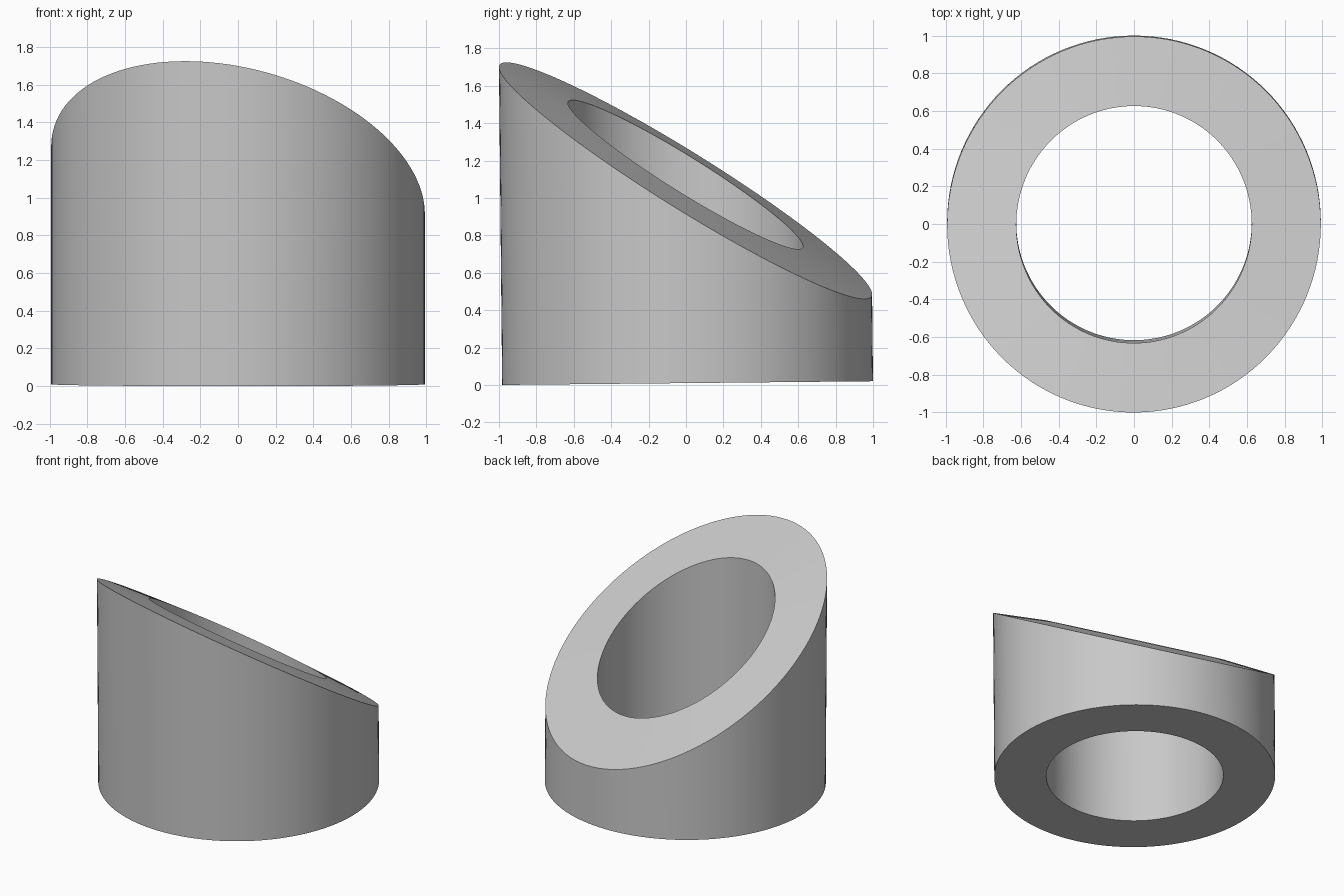
import bpy
import bmesh
from math import cos, sin, tau, radians

SEGMENTS = 128
OUTER, INNER = 0.9915, 0.625
LEAN = 0.01                       # slight lean of the tube towards the front

cube = bpy.data.objects.get("Cube")
if cube:
    bpy.data.objects.remove(cube, do_unlink=True)

# Plain grey material
grey = bpy.data.materials.new("light_grey")
grey.use_nodes = True
colour = (0.58, 0.58, 0.58, 1)
grey.diffuse_color = colour
grey.node_tree.nodes["Principled BSDF"].inputs["Base Color"].default_value = colour


def bottom(x, y):
    return 0.01 + LEAN * y


def top_rim(height):
    """Slanted plane, highest at the front right."""
    return lambda x, y: height - 0.18 * x - 0.612 * y


def ring(bm, radius, height):
    """Circle of vertices whose height follows a sloping plane."""
    verts = []
    for i in range(SEGMENTS):
        x, y = radius * cos(tau * i / SEGMENTS), radius * sin(tau * i / SEGMENTS)
        z = height(x, y)
        verts.append(bm.verts.new((x, y + 0.0085 - LEAN * z, z)))
    return verts


# Thick tube: outer wall, slightly raised slanted rim, inner wall, base
bm = bmesh.new()
rings = [
    ring(bm, OUTER, bottom),
    ring(bm, OUTER, top_rim(1.092)),
    ring(bm, INNER, top_rim(1.125)),
    ring(bm, INNER, bottom),
]
for k, a in enumerate(rings):
    b = rings[(k + 1) % len(rings)]
    for i in range(SEGMENTS):
        j = (i + 1) % SEGMENTS
        bm.faces.new((a[i], a[j], b[j], b[i]))
bmesh.ops.recalc_face_normals(bm, faces=bm.faces)

mesh = bpy.data.meshes.new("slanted_tube")
bm.to_mesh(mesh)
bm.free()
mesh.materials.append(grey)
tube = bpy.data.objects.new("slanted_tube", mesh)
bpy.context.collection.objects.link(tube)

# Smooth walls with crisp rims
bpy.ops.object.select_all(action="DESELECT")
tube.select_set(True)
bpy.context.view_layer.objects.active = tube
bpy.ops.object.shade_smooth_by_angle(angle=radians(25))
